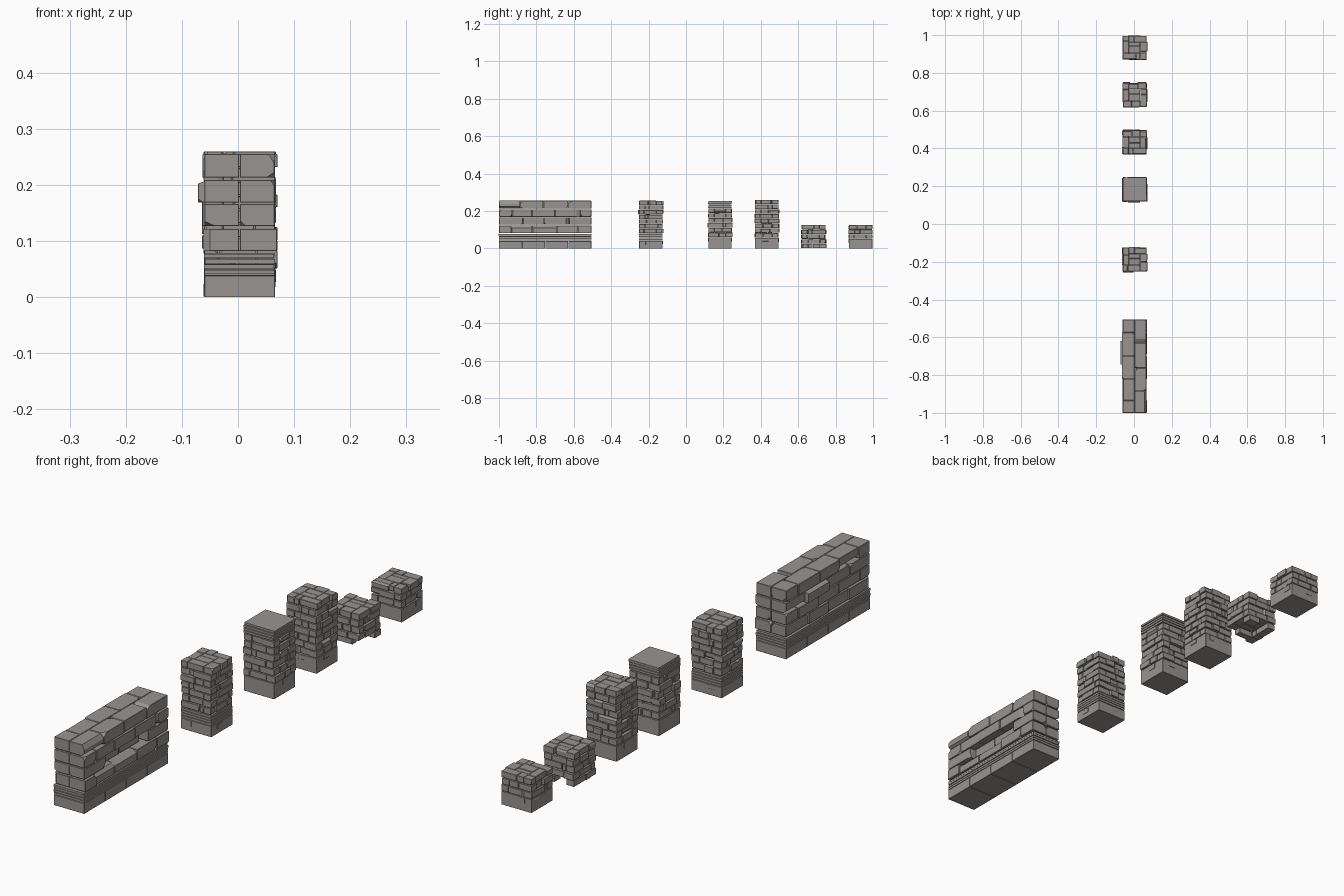
import bpy, bmesh, random
from mathutils import Vector

if "Cube" in bpy.data.objects:
    bpy.data.objects.remove(bpy.data.objects["Cube"])

random.seed(7)
R = random.uniform
stone = bpy.data.materials.new("warm grey stone")
stone.diffuse_color = (0.315, 0.295, 0.28, 1)
stone.use_nodes = True
stone.node_tree.nodes["Principled BSDF"].inputs["Base Color"].default_value = stone.diffuse_color
CX = 0.003          # stones lean slightly to +x
H = 0.0625          # half width of every pillar and the wall


def cut(bm, co, no):
    """Slice off the part in front of a plane and cap it."""
    geom = bm.verts[:] + bm.edges[:] + bm.faces[:]
    res = bmesh.ops.bisect_plane(bm, geom=geom, plane_co=co, plane_no=no, clear_outer=True)
    edges = [e for e in res["geom_cut"] if isinstance(e, bmesh.types.BMEdge)]
    if edges:
        bmesh.ops.edgeloop_fill(bm, edges=edges)


def block(target, lo, hi, chips=0, size=0.008, edge=0.0):
    """Add one stone block; optional bevelled edges and broken corners."""
    bm = bmesh.new()
    bmesh.ops.create_cube(bm, size=1)
    lo, hi = Vector(lo), Vector(hi)
    mid, dim = (lo + hi) / 2, hi - lo
    for v in bm.verts:
        v.co = Vector([mid[i] + v.co[i] * dim[i] for i in range(3)])
    if edge:
        bmesh.ops.bevel(bm, geom=bm.edges[:], offset=edge, segments=1, affect='EDGES')
    for _ in range(chips):
        s = [random.choice((-1, 1)) for _ in range(3)]
        corner = Vector([hi[i] if s[i] > 0 else lo[i] for i in range(3)])
        off = [R(0.4, 1.2) * size for _ in range(3)]
        no = Vector([s[i] / off[i] for i in range(3)])
        if random.random() < 0.4:            # chip a whole edge instead
            no[random.choice((0, 1, 2))] = 0
        unit = no.normalized()
        co = corner - unit * (1 / no.length)
        cut(bm, co, unit)
    me = bpy.data.meshes.new("tmp")
    bm.to_mesh(me)
    bm.free()
    target.from_mesh(me)
    bpy.data.meshes.remove(me)


def finish(bm, name):
    bmesh.ops.recalc_face_normals(bm, faces=bm.faces[:])
    me = bpy.data.meshes.new(name)
    bm.to_mesh(me)
    bm.free()
    me.materials.append(stone)
    bpy.context.collection.objects.link(bpy.data.objects.new(name, me))


def slabs(bm, y0, y1, z0, n=4, pitch=0.0098):
    """Stack of thin levelling slabs."""
    for i in range(n):
        j = R(-0.0015, 0.0015)
        block(bm, (CX - H + j, y0 + j, z0 + i * pitch),
              (CX + H + j, y1 + j, z0 + (i + 1) * pitch - 0.002))


def turned(bm, cy, k, u0, u1, v0, v1, z0, z1, **kw):
    """Brick on pillar side k (0..3), given in side coordinates."""
    pts = [(u0, v0), (u1, v1)]
    for _ in range(k):
        pts = [(-b, a) for a, b in pts]
    xs, ys = sorted(p[0] for p in pts), sorted(p[1] for p in pts)
    block(bm, (CX + xs[0], cy + ys[0], z0), (CX + xs[1], cy + ys[1], z1), **kw)


def courses(bm, cy, z0, z1, n, skip=()):
    """Pinwheel brick courses around an inner core."""
    t, g = 0.032, 0.001
    ch = (z1 - z0) / n
    for c in range(n):
        a, b = z0 + c * ch + g, z0 + (c + 1) * ch - g
        flip = 1 if c % 2 else -1
        for k in range(4):
            start, end = -H, H - t
            m = R(-0.04, 0.015)
            for i, (p, q) in enumerate(((start, m - g), (m + g, end - g))):
                if (c, k, i) in skip:
                    continue
                out = random.choice((-0.003, 0, 0, 0.001, 0.002, 0.005))
                u = sorted((p * flip, q * flip))
                turned(bm, cy, k, u[0], u[1], H - t, H + out, a + R(0, 0.0007),
                       b - R(0, 0.0007), chips=random.choice((0, 1, 1, 2)),
                       size=0.008, edge=0.0008)
        # inner stones of the course
        w = H - t - g
        if (c, 'core') not in skip:
            m = R(-0.01, 0.01)
            block(bm, (CX - w, cy - w, a), (CX + w, cy + m - g, b), edge=0.0008)
            block(bm, (CX - w, cy + m + g, a), (CX + w, cy + w, b - 0.001), edge=0.0008)


def plinth(bm, cy, z1):
    block(bm, (CX - H, cy - H, 0), (CX + H, cy + H, z1), chips=0, edge=0.0006)
    # small stones bulging out of the base
    for k in range(4):
        u = R(-0.05, 0.02)
        turned(bm, cy, k, u, u + 0.03, H - 0.02, H + 0.0015, z1 - 0.022, z1 - 0.001,
               chips=2, size=0.006)


# long wall: base blocks, slabs, two leaves of large bricks
bm = bmesh.new()
Y0, Y1 = -1.0, -0.505
for i in range(4):
    w = (Y1 - Y0) / 4
    block(bm, (CX - H, Y0 + i * w, 0), (CX + H, Y0 + (i + 1) * w - 0.001, 0.039), edge=0.0008)
slabs(bm, Y0, Y1, 0.041, 4, 0.0095)
for c, (a, b) in enumerate(((0.082, 0.122), (0.127, 0.166), (0.169, 0.209), (0.213, 0.255))):
    for side in (-1, 1):
        L = (Y1 - Y0) / 4
        off = L / 2 if (c + (side > 0)) % 2 else 0
        cuts = [Y0] + [Y0 + off + i * L + R(-0.01, 0.01) for i in range(5)
                       if 0.03 < off + i * L < Y1 - Y0 - 0.03] + [Y1]
        for i, (p, q) in enumerate(zip(cuts, cuts[1:])):
            out = random.choice((-0.002, 0, 0, 0, 0.002, 0.004))
            if side > 0 and c == 1 and i in (1, 2):
                out = -0.025                      # sunken bricks
            if side < 0 and c == 2 and i == 2:
                out = 0.012                       # brick sticking out
            xs = sorted((CX + side * 0.0008, CX + side * (H + out)))
            block(bm, (xs[0], p + 0.001, a), (xs[1], q - 0.001, b),
                  chips=random.choice((1, 2, 3)), size=0.016, edge=0.001)
finish(bm, "long_wall")

# tall pillar with slabs at the foot
bm = bmesh.new()
plinth(bm, -0.188, 0.040)
slabs(bm, -0.188 - H, -0.188 + H, 0.042, 4)
courses(bm, -0.188, 0.081, 0.256, 7)
finish(bm, "pillar_slab_foot")

# tall pillar with slabs at the top
bm = bmesh.new()
plinth(bm, 0.182, 0.058)
courses(bm, 0.182, 0.059, 0.215, 6)
slabs(bm, 0.182 - H, 0.182 + H, 0.217, 4)
finish(bm, "pillar_slab_top")

# tall pillar of plain bricks
bm = bmesh.new()
plinth(bm, 0.432, 0.056)
courses(bm, 0.432, 0.057, 0.261, 8)
finish(bm, "pillar_brick_top")

# short broken middle section, open underneath
bm = bmesh.new()
courses(bm, 0.683, 0.0, 0.126, 5, skip={(0, 3, 0), (0, 3, 1), (0, 0, 1), (0, 'core')})
finish(bm, "short_section")

# short pillar with base
bm = bmesh.new()
plinth(bm, 0.9335, 0.05)
courses(bm, 0.9335, 0.051, 0.126, 3)
finish(bm, "short_pillar")
